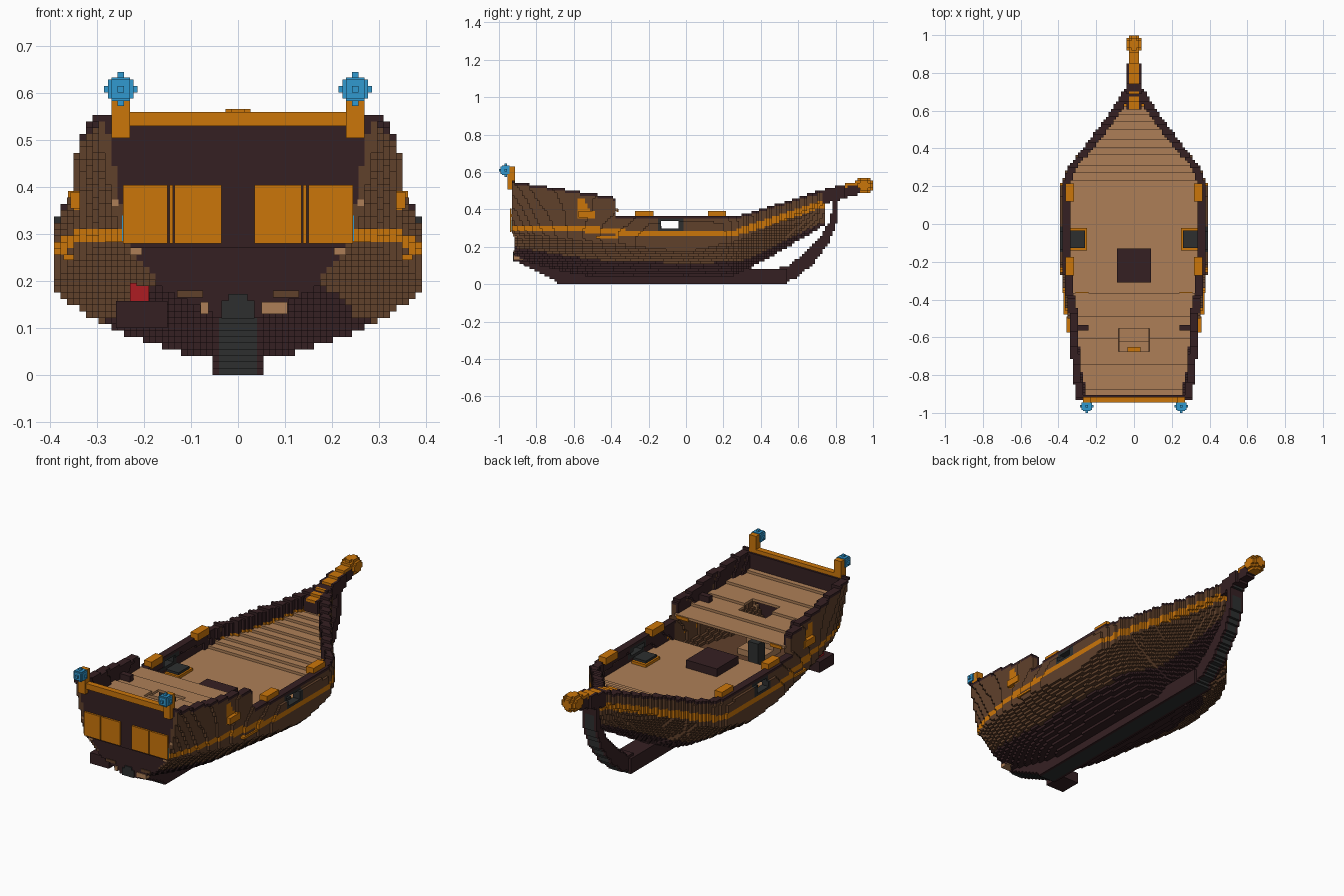
import bpy, bmesh, math
from mathutils import Vector, Matrix

if "Cube" in bpy.data.objects:
    bpy.data.objects.remove(bpy.data.objects["Cube"], do_unlink=True)
V = 0.0135  # cell size of the blocky style
COLOURS = {
    "dark_wood": (0.036, 0.0145, 0.0165), "brown_wood": (0.117, 0.052, 0.024),
    "gold": (0.60, 0.18, 0.003), "deck_tan": (0.42, 0.212, 0.096), "red": (0.42, 0.012, 0.016),
    "lantern_blue": (0.031, 0.32, 0.63), "iron_grey": (0.026, 0.028, 0.028)}
NAMES, MATS = list(COLOURS), []
for n, c in COLOURS.items():
    m = bpy.data.materials.new(n)
    m.use_nodes = True
    m.diffuse_color = (*c, 1)
    m.node_tree.nodes["Principled BSDF"].inputs["Base Color"].default_value = (*c, 1)
    MATS.append(m)

def lerp(table, t):
    if t <= table[0][0]:
        return table[0][1]
    for (a, p), (b, q) in zip(table, table[1:]):
        if t <= b:
            return p + (q - p) * (t - a) / (b - a)
    return table[-1][1]

def add_object(name, mesh):
    bpy.context.collection.objects.link(bpy.data.objects.new(name, mesh))

# Blocks: (x0, x1, y0, y1, z0, z1) boxes joined into one part
def boxes(name, colour, *dims):
    bm = bmesh.new()
    for x0, x1, y0, y1, z0, z1 in dims:
        place = Matrix.Translation(((x0 + x1) / 2, (y0 + y1) / 2, (z0 + z1) / 2))
        size = Matrix.Diagonal((x1 - x0, y1 - y0, z1 - z0, 1))
        bmesh.ops.create_cube(bm, size=1, matrix=place @ size)
    mesh = bpy.data.meshes.new(name)
    bm.to_mesh(mesh)
    bm.free()
    mesh.materials.append(MATS[NAMES.index(colour)])
    add_object(name, mesh)

# Mirrored pair of blocks, given for the +x side
def pair(name, colour, *dims):
    boxes("left_" + name, colour, *dims)
    boxes("right_" + name, colour, *[(-b, -a, *rest) for a, b, *rest in dims])

SIDES = [((1, 0, 0), ((1, 0, 0), (1, 1, 0), (1, 1, 1), (1, 0, 1))),
         ((-1, 0, 0), ((0, 0, 0), (0, 0, 1), (0, 1, 1), (0, 1, 0))),
         ((0, 1, 0), ((0, 1, 0), (0, 1, 1), (1, 1, 1), (1, 1, 0))),
         ((0, -1, 0), ((0, 0, 0), (1, 0, 0), (1, 0, 1), (0, 0, 1))),
         ((0, 0, 1), ((0, 0, 1), (1, 0, 1), (1, 1, 1), (0, 1, 1))),
         ((0, 0, -1), ((0, 0, 0), (0, 1, 0), (1, 1, 0), (1, 0, 0)))]
# Cells: column(y, z) gives a rule from |x| to a colour name or None
def cells(name, half_x, y_range, z_range, column):
    solid = {}
    for j in range(math.floor(y_range[0] / V), math.ceil(y_range[1] / V)):
        for k in range(math.floor(z_range[0] / V), math.ceil(z_range[1] / V)):
            rule = column((j + .5) * V, (k + .5) * V)
            for i in range(math.ceil(half_x / V) if rule else 0):
                c = rule((i + .5) * V)
                if c:
                    solid[i, j, k] = solid[-1 - i, j, k] = NAMES.index(c)
    verts, faces, mats = {}, [], []
    for (i, j, k), c in solid.items():
        for (a, b, d), corners in SIDES:
            if (i + a, j + b, k + d) not in solid:
                faces.append([verts.setdefault((i + p, j + q, k + r), len(verts))
                              for p, q, r in corners])
                mats.append(c)
    mesh = bpy.data.meshes.new(name)
    mesh.from_pydata([(x * V, y * V, z * V) for x, y, z in verts], [], faces)
    for mat in MATS:
        mesh.materials.append(mat)
    mesh.polygons.foreach_set("material_index", mats)
    add_object(name, mesh)

# Hull lines along the length
PLAN = [(-.93, .25), (-.8, .295), (-.6, .338), (-.4, .367), (-.2, .394), (0, .398), (.2, .39),
        (.3, .352), (.4, .27), (.5, .194), (.6, .12), (.7, .058), (.73, .03)]
BOTTOM = [(-.93, .13), (-.6, .05), (-.5, .035), (.25, .035), (.35, .09), (.73, .3)]
WIDEST = [(-.93, .28), (-.38, .22), (0, .18), (.3, .24), (.73, .45)]
SHEER = [(-.93, .548), (-.38, .465), (-.379, .365), (.28, .365), (.72, .5)]
TUMBLE = [(-.93, -.2), (-.6, 0), (-.4, .1), (-.3, .14), (.2, .1), (.4, 0)]
STRIPE = [(-.93, .30), (-.5, .292), (-.3, .272), (.25, .268), (.73, .43)]
WATER = [(-.93, .2), (-.5, .13), (0, .11), (.3, .12), (.73, .33)]
DECK = [(-.362, .2), (-.36, .275), (.22, .275), (.65, .405)]
POOP = [(-.9, .455), (-.37, .40)]

def half_width(y, z):
    zb, zw = lerp(BOTTOM, y), lerp(WIDEST, y)
    if z <= zb:
        return 0
    if z < zw:
        return lerp(PLAN, y) * ((z - zb) / (zw - zb)) ** (.65 if y > .35 else .5)
    return lerp(PLAN, y) - max(0, z - zw - (.05 if y > -.5 else 0)) * lerp(TUMBLE, y)

def hull_column(y, z):
    top, w = lerp(SHEER, y), half_width(y, z)
    if z > top or (y < -.915 and z < .27):
        return None
    deck, water = lerp(DECK, y) - V, lerp(WATER, y)
    wall = .055 if y > .35 else .042
    port = -.135 < y < -.035 and .295 < z < .342
    frame = -.15 < y < -.02 and .283 < z < .352
    stripe = abs(z - lerp(STRIPE, y)) < (.02 if y > .3 else .016)
    badge = .355 < z and -.58 < y < lerp([(.39, -.49), (.40, -.52), (.46, -.55), (.462, -.6)], z)
    def rule(x):
        if x > w or (z > deck and (port or x < w - wall and -.9 < y < .68)):
            return None
        if y < -.9 and x < w - .02:
            return "dark_wood"
        if frame and x > .25:
            return "iron_grey"
        if z < water or z > top - V:
            return "dark_wood"
        if z > deck and x < w - wall * .7 and not (stripe and y > .25):
            return "brown_wood" if y < -.37 and z < .4 else "dark_wood"
        return "gold" if stripe or badge else "brown_wood"
    return rule
cells("hull", .42, (-.93, .735), (0, .56), hull_column)

# Decks, one cell thick, stepping up toward bow and stern
def deck_column(table, hatch):
    def column(y, z):
        w = half_width(y, z) - (.05 if y > .35 else .038)
        hole = hatch and -.675 < y < -.55
        return None if not 0 <= lerp(table, y) - z < V else lambda x: (
            "deck_tan" if x < w and not (hole and x < .075) else None)
    return column
cells("main_deck", .4, (-.36, .63), (.2, .45), deck_column(DECK, False))
cells("poop_deck", .4, (-.9, -.37), (.35, .5), deck_column(POOP, True))

# Keel with an iron strip along its underside
def keel_column(y, z):
    d = z - lerp([(-.915, .13), (-.67, 0), (.52, 0)], y)
    return None if not 0 <= d < .085 else lambda x: (
        None if x > .054 else "iron_grey" if d < V * 1.3 and x < .035 else "dark_wood")
cells("keel", .06, (-.915, .53), (0, .25), keel_column)

# Curved stem standing clear of the bow
STEM = [Vector(p) for p in ((.48, .04), (.57, .065), (.66, .145), (.74, .24), (.785, .33), (.802, .45))]
def stem_column(y, z):
    p, best = Vector((y, z)), (1, 0)
    for a, b in zip(STEM, STEM[1:]):
        d = b - a
        off = p - (a + d * min(1, max(0, (p - a).dot(d) / d.length_squared)))
        best = min(best, (off.length, d.x * off.y - d.y * off.x))
    grey = best[1] < 0 and best[0] > .008
    if best[0] < lerp([(.1, .04), (.2, .032), (.3, .022), (.36, .016)], z):
        return lambda x: None if x > .041 else "iron_grey" if grey and x < .028 else "dark_wood"
cells("stem", .06, (.47, .85), (0, .46), stem_column)

# Bowsprit with a gold top and a round knob at the tip
def sprit_column(y, z):
    d = z - (.432 + (y - .6) * .26)
    half = .042 if y < .85 else .03
    return None if abs(d) > .036 else lambda x: (
        None if x > half else "gold" if d > .019 and x < .028 else "dark_wood")
def knob_column(y, z):
    r2 = .047 ** 2 - (y - 70.5 * V) ** 2 - (z - 39 * V) ** 2
    return lambda x: "gold" if x * x < r2 else None
cells("bowsprit", .06, (.61, .92), (.38, .57), sprit_column)
cells("bowsprit_knob", .06, (.89, 1.0), (.45, .6), knob_column)

# Stern: windows, rail, posts and lanterns
pair("stern_windows", "gold", (.035, .135, -.942, -.932, .28, .405),
     (.15, .245, -.942, -.932, .28, .405), (.139, .146, -.94, -.932, .28, .405))
pair("window_glass", "lantern_blue", (.155, .247, -.932, -.925, .285, .34))
boxes("stern_rail", "gold", (-.23, .23, -.945, -.915, .53, .56))
pair("stern_post", "gold", (.23, .27, -.955, -.915, .505, .63))
STAR = [(.036, .007, .007), (.007, .036, .007), (.007, .007, .036), (.027, .02, .02),
        (.02, .027, .02), (.02, .02, .025)]
pair("stern_lantern", "lantern_blue", *[
    (.25 - a, .25 + a, -.964 - b, -.964 + b, .609 - c, .609 + c) for a, b, c in STAR])
# Lower stern details: openings, counter blocks, rudder head and side box
boxes("stern_openings", "deck_tan", (.05, .105, -.922, -.87, .13, .155),
      (-.08, -.063, -.922, -.87, .13, .155))
pair("stern_blocks", "deck_tan", (.205, .23, -.925, -.89, .255, .28),
     (.255, .268, -.934, -.9, .36, .374))
pair("counter_plates", "brown_wood", (.075, .13, -.922, -.9, .165, .18))
boxes("rudder_head", "iron_grey", (-.035, .035, -.924, -.9, .12, .158),
      (-.02, .02, -.924, -.9, .158, .172))
boxes("side_box", "dark_wood", (-.26, -.15, -.87, -.75, .1, .157))
boxes("side_box_knob", "red", (-.23, -.19, -.83, -.79, .157, .196))
# Side fittings: rail blocks, badge sills, trims and cleats
pair("rail_blocks", "gold", (.318, .362, -.272, -.175, .355, .392),
     (.318, .362, .118, .215, .355, .392))
pair("badge_sill", "gold", (.32, .357, -.575, -.49, .355, .39))
pair("side_trim", "gold", (.34, .372, -.48, -.36, .245, .257))
pair("rail_cleat", "dark_wood", (.24, .32, -.565, -.535, .40, .45))
# Deck fittings: guns beside the ports, main hatch, cabin block, ladder
pair("gun_base", "gold", (.25, .335, -.14, -.02, .27, .284))
pair("gun_block", "iron_grey", (.26, .335, -.127, -.035, .27, .296))
pair("poop_edge_trim", "gold", (.24, .31, -.372, -.36, .385, .402))
boxes("main_hatch", "dark_wood", (-.09, .09, -.31, -.13, .26, .312))
boxes("cabin_block", "iron_grey", (-.15, -.09, -.45, -.39, .18, .36))
boxes("hatch_ladder", "deck_tan", (-.08, .08, -.68, -.62, .18, .26),
      (-.08, .08, -.62, -.545, .18, .22))
boxes("ladder_step", "gold", (-.035, .035, -.675, -.65, .26, .28))
